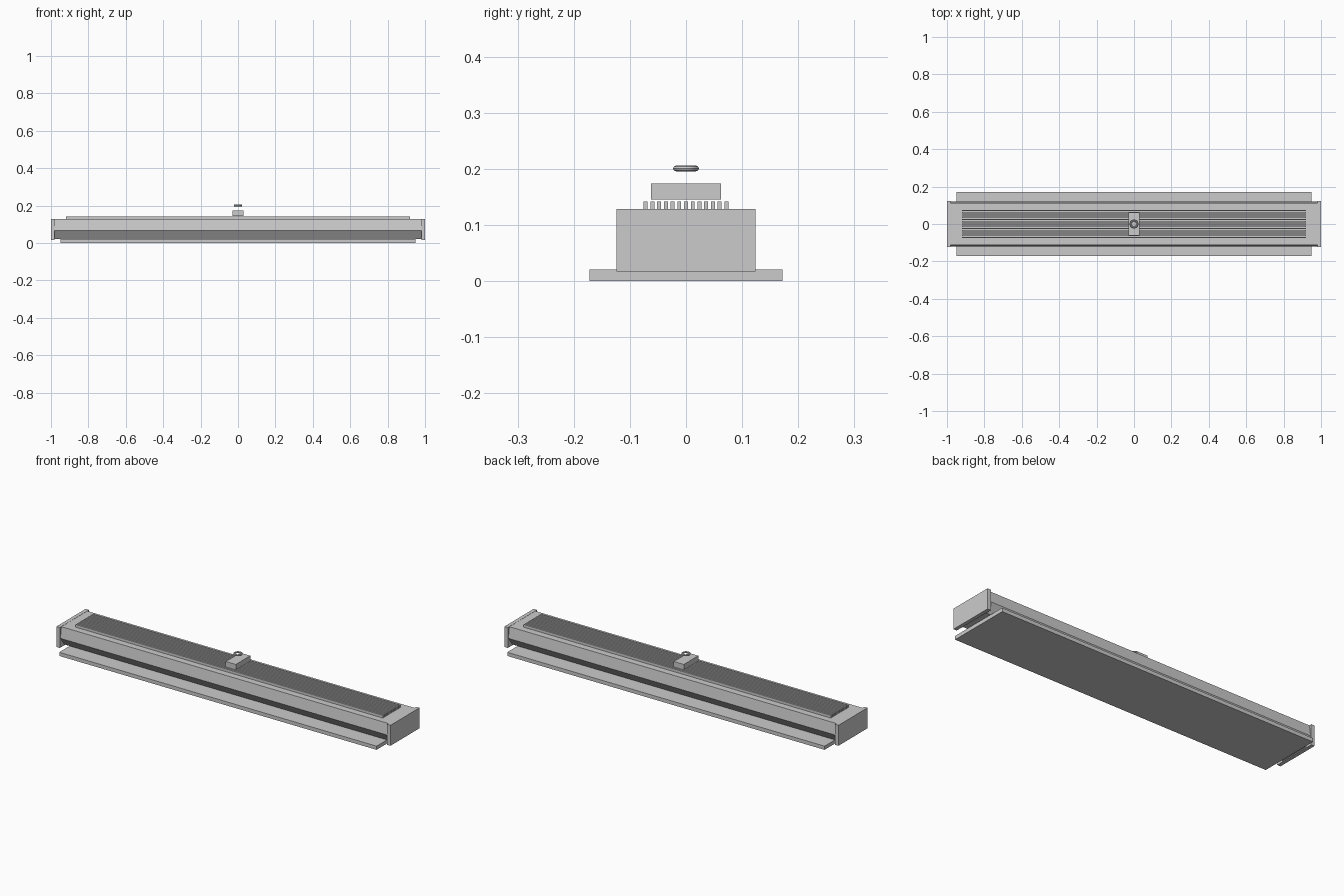
import bpy, bmesh

if "Cube" in bpy.data.objects:
    bpy.data.objects.remove(bpy.data.objects["Cube"])


def box(name, x0, x1, y0, y1, z0, z1):
    bpy.ops.mesh.primitive_cube_add(size=1, location=((x0 + x1) / 2, (y0 + y1) / 2, (z0 + z1) / 2))
    ob = bpy.context.object
    ob.name = name
    ob.scale = (x1 - x0, y1 - y0, z1 - z0)
    bpy.ops.object.transform_apply(location=False, rotation=False, scale=True)
    return ob


def extrude_x(name, half_profile, half_len):
    # mirrored y/z half profile, extruded along x
    pts = half_profile + [(-y, z) for y, z in reversed(half_profile)]
    bm = bmesh.new()
    face = bm.faces.new([bm.verts.new((-half_len, y, z)) for y, z in pts])
    out = bmesh.ops.extrude_face_region(bm, geom=[face])
    verts = [g for g in out["geom"] if isinstance(g, bmesh.types.BMVert)]
    bmesh.ops.translate(bm, verts=verts, vec=(2 * half_len, 0, 0))
    bmesh.ops.recalc_face_normals(bm, faces=bm.faces)
    mesh = bpy.data.meshes.new(name)
    bm.to_mesh(mesh)
    bm.free()
    ob = bpy.data.objects.new(name, mesh)
    bpy.context.collection.objects.link(ob)
    return ob


# Flat light diffuser at the bottom
box("diffuser_panel", -0.95, 0.95, -0.172, 0.172, 0.0, 0.02)

# Long housing with tapered sides
extrude_x("housing", [(0.085, 0.021), (0.119, 0.067), (0.111, 0.127)], 0.982)

# End caps
for side, label in ((-1, "left"), (1, "right")):
    x0, x1 = sorted((side * 0.98, side * 1.0))
    box(f"end_cap_{label}", x0, x1, -0.124, 0.124, 0.017, 0.128)

# Cooling fins along the top
COUNT, PITCH, WIDTH = 13, 0.012, 0.007
for i in range(COUNT):
    y = (i - (COUNT - 1) / 2) * PITCH
    box(f"cooling_fin_{i + 1}", -0.92, 0.92, y - WIDTH / 2, y + WIDTH / 2, 0.126, 0.142)

# Mounting block and hanging ring
box("mount_block", -0.03, 0.03, -0.062, 0.062, 0.145, 0.174)
bpy.ops.mesh.primitive_torus_add(location=(0, 0, 0.2005), major_radius=0.018, minor_radius=0.005,
                                 major_segments=32, minor_segments=8)
bpy.context.object.name = "hanging_ring"
